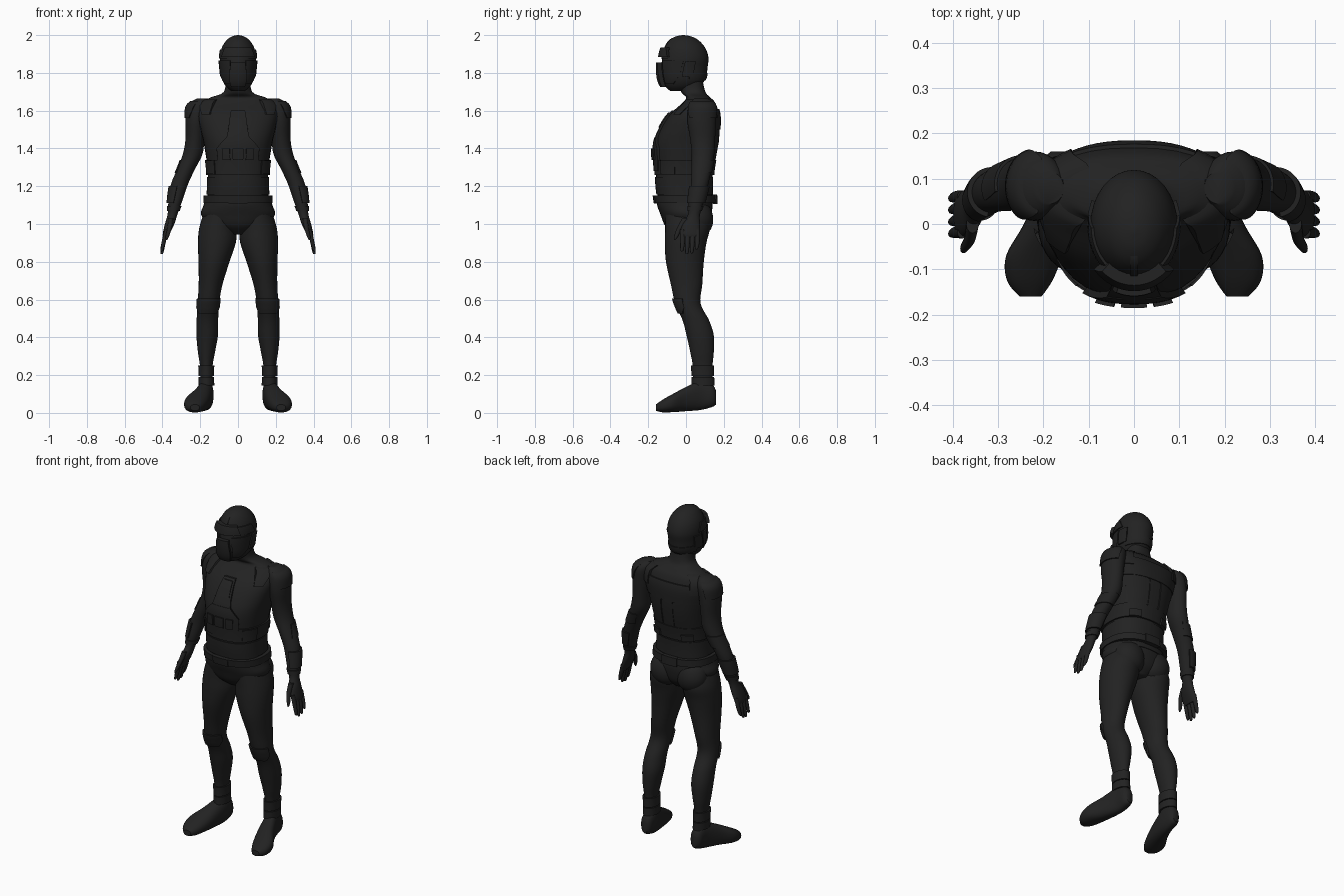
import bpy, bmesh
from math import sin, cos, radians, copysign

cube = bpy.data.objects.get("Cube")
if cube:
    bpy.data.objects.remove(cube)

black = bpy.data.materials.new("matte_black")
black.use_nodes = True
shade = (0.016, 0.016, 0.016, 1)
black.diffuse_color = shade
black.node_tree.nodes["Principled BSDF"].inputs["Base Color"].default_value = shade


def skin(name, rings, side=1):
    """Join closed rings of points into one smooth solid; side=-1 mirrors it."""
    bm = bmesh.new()
    loops = [[bm.verts.new((p[0] * side, p[1], p[2])) for p in ring] for ring in rings]
    for a, b in zip(loops, loops[1:]):
        for i in range(len(a)):
            bm.faces.new((a[i - 1], a[i], b[i], b[i - 1]))
    bm.faces.new(loops[0])
    bm.faces.new(loops[-1])
    bmesh.ops.recalc_face_normals(bm, faces=bm.faces)
    mesh = bpy.data.meshes.new(name)
    bm.to_mesh(mesh)
    bm.free()
    mesh.materials.append(black)
    mesh.shade_smooth()
    mesh.set_sharp_from_angle(angle=radians(45))
    obj = bpy.data.objects.new(name, mesh)
    bpy.context.collection.objects.link(obj)
    return obj


def spline(keys, n):
    """Smooth curve through the section keys (x, y, z, half width, half depth)."""
    p = [keys[0], *keys, keys[-1]]
    out = []
    for a, b, c, d in zip(p, p[1:], p[2:], p[3:]):
        for k in range(n):
            t = k / n
            out.append([(2*q + (r-o)*t + (2*o-5*q+4*r-s)*t*t + (3*q-o-3*r+s)*t**3) / 2
                        for o, q, r, s in zip(a, b, c, d)])
    return out + [list(keys[-1])]


def point(sec, deg, off=0, power=1, along_y=False):
    """Point on a section; 0 degrees faces front, 90 faces the left side."""
    x, y, z, w, d = sec
    s, c = sin(radians(deg)), cos(radians(deg))
    u = (max(w, .002) + off) * copysign(abs(s) ** power, s)
    v = (max(d, .002) + off) * copysign(abs(c) ** power, c)
    return (x + u, y, z - v) if along_y else (x + u, y - v, z)


def loft(name, keys, side=1, power=1, along_y=False, count=32):
    rings = [[point(sec, i * 360 / count, 0, power, along_y) for i in range(count)]
             for sec in spline(keys, 5)]
    return skin(name, rings, side)


def plate(name, keys, rows, off=.01, side=1, power=1, steps=4):
    """Raised panel that follows a loft; rows are (height, start angle, end angle)."""
    dense = spline(keys, 40)
    path = []
    for a, b in zip(rows, rows[1:]):
        path += [[p + (q - p) * k / steps for p, q in zip(a, b)] for k in range(steps)]
    path.append(rows[-1])
    secs = []
    for z, a0, a1 in path:
        sec = list(min(dense, key=lambda s: abs(s[2] - z)))
        sec[2] = z
        secs.append((sec, a0, a1))
    columns = 3 + int(max(abs(r[2] - r[1]) for r in rows) / 7)
    rings = []
    for i in range(columns + 1):
        t = i / columns
        outer = [point(s, a + (b - a) * t, off, power) for s, a, b in secs]
        inner = [point(s, a + (b - a) * t, off - .025, power) for s, a, b in secs]
        rings.append(outer + inner[::-1])
    return skin(name, rings, side)


# Body sections
TORSO = [(0, 0, 1.08, .166, .14), (0, -.01, 1.2, .16, .147), (0, -.007, 1.3, .162, .152),
         (0, .003, 1.42, .18, .165), (0, .02, 1.5, .198, .155), (0, .045, 1.58, .212, .13),
         (0, .068, 1.64, .2, .088), (0, .065, 1.67, .145, .064), (0, .038, 1.7, .075, .064),
         (0, .02, 1.78, .065, .065)]
HEAD = [(0, -.035, 1.705, .035, .05), (0, -.02, 1.73, .065, .09), (0, -.01, 1.77, .085, .115),
        (0, -.008, 1.83, .092, .122), (0, -.003, 1.88, .096, .122), (0, -.005, 1.93, .087, .108),
        (0, -.01, 1.97, .063, .08), (0, -.013, 1.992, .034, .044), (0, -.015, 2, .004, .005)]
PELVIS = [(0, .01, .945, .05, .07), (0, .005, .99, .15, .115), (0, 0, 1.05, .195, .135),
          (0, -.008, 1.1, .182, .145), (0, -.01, 1.14, .17, .145)]
ARM = [(.185, .08, 1.665, .03, .035), (.21, .085, 1.63, .058, .07), (.222, .083, 1.55, .056, .076),
       (.228, .088, 1.45, .05, .066), (.24, .09, 1.37, .052, .06), (.275, .082, 1.29, .047, .053),
       (.31, .072, 1.21, .045, .046), (.332, .055, 1.12, .036, .04), (.347, .042, 1.05, .026, .032),
       (.362, .027, 1, .025, .047), (.38, .022, .95, .018, .052), (.385, .022, .93, .012, .048)]
LEG = [(.09, 0, 1.06, .09, .11), (.105, .008, .98, .1, .118), (.112, -.002, .9, .1, .11),
       (.127, -.006, .8, .082, .1), (.145, .003, .68, .063, .083), (.157, .01, .58, .057, .067),
       (.162, .052, .49, .057, .07), (.163, .075, .41, .057, .072), (.167, .085, .32, .045, .062),
       (.168, .088, .24, .033, .052), (.166, .09, .1, .033, .053)]
FOOT = [(.165, .16, .08, .018, .035), (.166, .14, .09, .034, .058), (.17, .08, .093, .04, .077),
        (.192, 0, .073, .051, .064), (.22, -.07, .052, .062, .048), (.23, -.125, .036, .05, .033),
        (.228, -.16, .028, .024, .016)]
SQUARE = .85

loft("torso", TORSO, power=SQUARE)
loft("pelvis", PELVIS)
loft("helmet", HEAD)


def on_torso(name, rows, off=.01, side=1):
    return plate(name, TORSO, rows, off, side, SQUARE)


def band(name, keys, low, high, off, side=1, power=1):
    return plate(name, keys, [(low, -180, 180), (high, -180, 180)], off, side, power)


# Waist layers and belt
band("waist_sash", TORSO, 1.155, 1.25, .005, power=SQUARE)
band("vest_hem", TORSO, 1.26, 1.34, .009, power=SQUARE)
band("belt", TORSO, 1.11, 1.15, .02, power=SQUARE)
on_torso("belt_buckle", [(1.108, -12, 12), (1.152, -12, 12)], .026)
on_torso("rear_belt_pouch", [(1.105, 168, 192), (1.155, 168, 192)], .028)

# Chest unit: tall tongue over a wide body with three small boxes
on_torso("chest_unit_body", [(1.28, -33, 33), (1.4, -33, 33), (1.46, -14, 14)], .014)
on_torso("chest_unit_tongue", [(1.46, -14, 14), (1.5, -11, 11), (1.6, -7, 7)], .012)
on_torso("chest_unit_screen", [(1.51, -8, 8), (1.59, -5, 5)], .018)
for i, word in enumerate(("right", "middle", "left")):
    mid = (i - 1) * 16
    on_torso(word + "_chest_box", [(1.34, mid - 6, mid + 6), (1.4, mid - 6, mid + 6)], .022)

# Back of the vest
on_torso("back_yoke", [(1.5, 120, 240), (1.56, 112, 248), (1.61, 112, 248)], .008)
on_torso("spine_panel", [(1.27, 172, 188), (1.6, 174, 186)], .004)

# Helmet panels
plate("brow_band", HEAD, [(1.875, -100, 100), (1.925, -88, 88)], .006)
plate("brow_visor", HEAD, [(1.885, -48, 48), (1.935, -40, 40)], .024)
plate("face_guard", HEAD, [(1.725, -24, 24), (1.78, -24, 24), (1.855, -18, 18)], .03)
plate("helmet_ridge", HEAD, [(1.92, -4, 4), (1.985, -9, 9)], .004)
plate("nape_guard", HEAD, [(1.76, 105, 255), (1.8, 100, 260)], .004)

for side, word in ((1, "left_"), (-1, "right_")):
    # Arms and hands
    loft(word + "arm", ARM, side)
    for i, tip in enumerate((.865, .845, .84, .855)):
        y = .06 - .026 * i
        loft(word + "finger_%d" % (i + 1),
             [(.378, y, .97, .012, .014), (.392, y, .91, .011, .013),
              (.402, y - .003, tip + .01, .008, .009), (.405, y - .004, tip, .003, .004)],
             side, count=12)
    loft(word + "thumb", [(.356, 0, 1.03, .014, .02), (.362, -.032, .98, .012, .015),
                          (.374, -.052, .935, .009, .011), (.378, -.06, .915, .003, .004)],
         side, count=12)
    plate(word + "shoulder_cap", ARM, [(1.56, 40, 160), (1.6, 25, 165), (1.65, 15, 175)], .007, side)
    plate(word + "elbow_guard", ARM, [(1.27, 60, 220), (1.34, 75, 205)], .006, side)
    plate(word + "forearm_guard", ARM, [(1.11, 10, 200), (1.2, 10, 200)], .01, side)
    band(word + "wrist_cuff", ARM, 1.07, 1.095, .006, side)

    # Legs, knees and boots
    loft(word + "leg", LEG, side)
    loft(word + "buttock", [(.085, .06, .925, .02, .02), (.085, .062, .97, .075, .068),
                            (.088, .064, 1.03, .09, .08), (.085, .055, 1.09, .075, .07),
                            (.08, .05, 1.12, .03, .03)], side)
    plate(word + "knee_pad", LEG, [(.525, -45, 45), (.56, -70, 70), (.605, -70, 70)], .01, side)
    loft(word + "foot", FOOT, side, SQUARE, True)
    for low, high, layer in ((.145, .19, "lower"), (.195, .25, "upper")):
        band(word + layer + "_boot_cuff", LEG, low, high, .009, side)

    # Vest straps, side pouches and shoulder blades
    on_torso(word + "front_strap", [(1.58, 40, 58), (1.62, 36, 65), (1.66, 36, 75)], .01, side)
    on_torso(word + "rear_strap", [(1.56, 125, 145), (1.665, 110, 145)], .013, side)
    on_torso(word + "hem_pouch", [(1.265, 42, 75), (1.335, 42, 75)], .014, side)
    on_torso(word + "rear_pouch", [(1.26, 135, 160), (1.3, 135, 160)], .018, side)
    on_torso(word + "back_panel", [(1.34, 130, 168), (1.5, 125, 170)], .005, side)

    # Helmet cheeks and ear discs
    plate(word + "cheek", HEAD, [(1.74, 30, 60), (1.79, 28, 80), (1.865, 24, 86)], .007, side)
    plate(word + "ear_cover", HEAD, [(1.78, 84, 112), (1.86, 90, 116)], .008, side)
